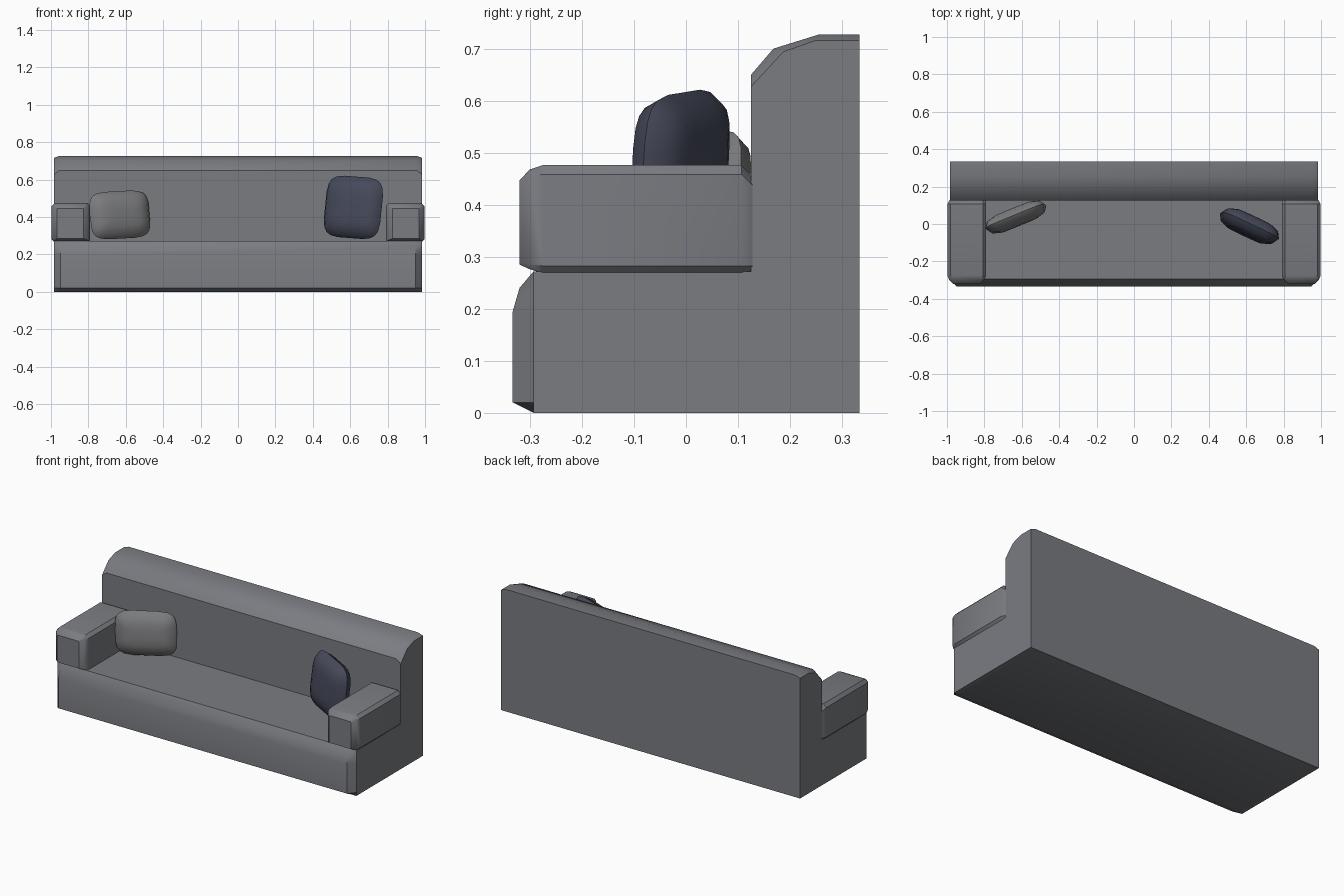
import bpy, bmesh, math
from mathutils import Matrix, Vector

if "Cube" in bpy.data.objects:
    bpy.data.objects.remove(bpy.data.objects["Cube"])


def material(name, rgb):
    m = bpy.data.materials.new(name)
    m.diffuse_color = (*rgb, 1)
    m.use_nodes = True
    m.node_tree.nodes["Principled BSDF"].inputs["Base Color"].default_value = m.diffuse_color
    return m


GREY = material("sofa grey", (0.195, 0.202, 0.222))
PALE = material("cushion grey", (0.195, 0.197, 0.203))
NAVY = material("cushion navy", (0.060, 0.066, 0.100))


def loft(name, sections, mat, matrix=None, angle=35):
    """Skin a closed solid through equal-length loops of 3D points."""
    bm = bmesh.new()
    rings = [[bm.verts.new(p) for p in s] for s in sections]
    n = len(rings[0])
    for a, b in zip(rings, rings[1:]):
        for i in range(n):
            j = (i + 1) % n
            bm.faces.new((a[i], a[j], b[j], b[i]))
    bm.faces.new(rings[0][::-1])
    bm.faces.new(rings[-1])
    bmesh.ops.remove_doubles(bm, verts=bm.verts, dist=0.0005)
    if matrix:
        bm.transform(matrix)
    bmesh.ops.recalc_face_normals(bm, faces=bm.faces)
    me = bpy.data.meshes.new(name)
    bm.to_mesh(me)
    bm.free()
    me.materials.append(mat)
    ob = bpy.data.objects.new(name, me)
    bpy.context.collection.objects.link(ob)
    bpy.ops.object.select_all(action='DESELECT')
    ob.select_set(True)
    bpy.context.view_layer.objects.active = ob
    bpy.ops.object.shade_smooth_by_angle(angle=math.radians(angle))
    return ob


def along_x(inner, outer, xi, xo):
    return [[(x, y, z) for y, z in prof] for x, prof in
            ((-xo, outer), (-xi, inner), (xi, inner), (xo, outer))]


# Seat block with rounded front and chamfered front corners
seat = [(0.333, 0), (-0.293, 0), (-0.333, 0.02), (-0.333, 0.195),
        (-0.32, 0.24), (-0.293, 0.272), (0.333, 0.272)]
seat_end = [(max(y, -0.293), z) for y, z in seat]
loft("seat", along_x(seat, seat_end, 0.95, 0.985), GREY)

# Backrest with rounded top front and chamfered ends
back = [(0.333, 0.26), (0.125, 0.26), (0.125, 0.65), (0.168, 0.70),
        (0.255, 0.727), (0.333, 0.727)]
back_end = [(0.333, 0.26), (0.125, 0.26), (0.125, 0.627), (0.187, 0.694),
            (0.25, 0.716), (0.333, 0.716)]
loft("backrest", along_x(back, back_end, 0.955, 0.985), GREY)


# Armrests, lofted front to back with softened edges
def arm_section(y, x0, x1, z0, z1, c):
    return [(x0, y, z0), (x0, y, z1 - c), (x0 + c, y, z1), (x1 - c, y, z1),
            (x1, y, z1 - c), (x1, y, z0 + c * 0.8), (x1 - c * 0.8, y, z0)]


arm = [arm_section(-0.32, 0.825, 0.968, 0.285, 0.447, 0.004),
       arm_section(-0.30, 0.802, 0.988, 0.276, 0.468, 0.012),
       arm_section(-0.275, 0.79, 0.998, 0.268, 0.476, 0.018),
       arm_section(0.107, 0.79, 0.998, 0.268, 0.476, 0.018),
       arm_section(0.128, 0.79, 0.986, 0.268, 0.455, 0.018)]
for side, s in (("left", -1), ("right", 1)):
    loft(side + "_arm", arm, GREY, Matrix.Diagonal((s, 1, 1, 1)))


# Cushions: rounded-square rings stacked through the thickness
def cushion(name, loc, w, h, t, turn, lean, roll, mat):
    def outline(k, y):
        pts = []
        for i in range(20):
            a = 2 * math.pi * (i + 0.5) / 20
            c, s = math.cos(a), math.sin(a)
            e = 0.45
            x = math.copysign(abs(c) ** e, c)
            z = math.copysign(abs(s) ** e, s)
            pts.append((x * (w - (1 - k) * 0.13), y * t, z * (h - (1 - k) * 0.13)))
        return pts
    rings = [outline(k, y) for k, y in
             ((0.2, -1), (0.5, -0.93), (0.85, -0.6), (1, 0),
              (0.85, 0.6), (0.5, 0.93), (0.2, 1))]
    m = (Matrix.Translation(Vector(loc)) @ Matrix.Rotation(math.radians(turn), 4, 'Z')
         @ Matrix.Rotation(math.radians(lean), 4, 'X')
         @ Matrix.Rotation(math.radians(roll), 4, 'Y'))
    loft(name, rings, mat, m, 60)


cushion("navy_cushion", (0.617, -0.012, 0.452), 0.168, 0.166, 0.055, -25, -5, 4, NAVY)
cushion("grey_cushion", (-0.632, 0.037, 0.412), 0.172, 0.128, 0.048, 22, -6, -3, PALE)
